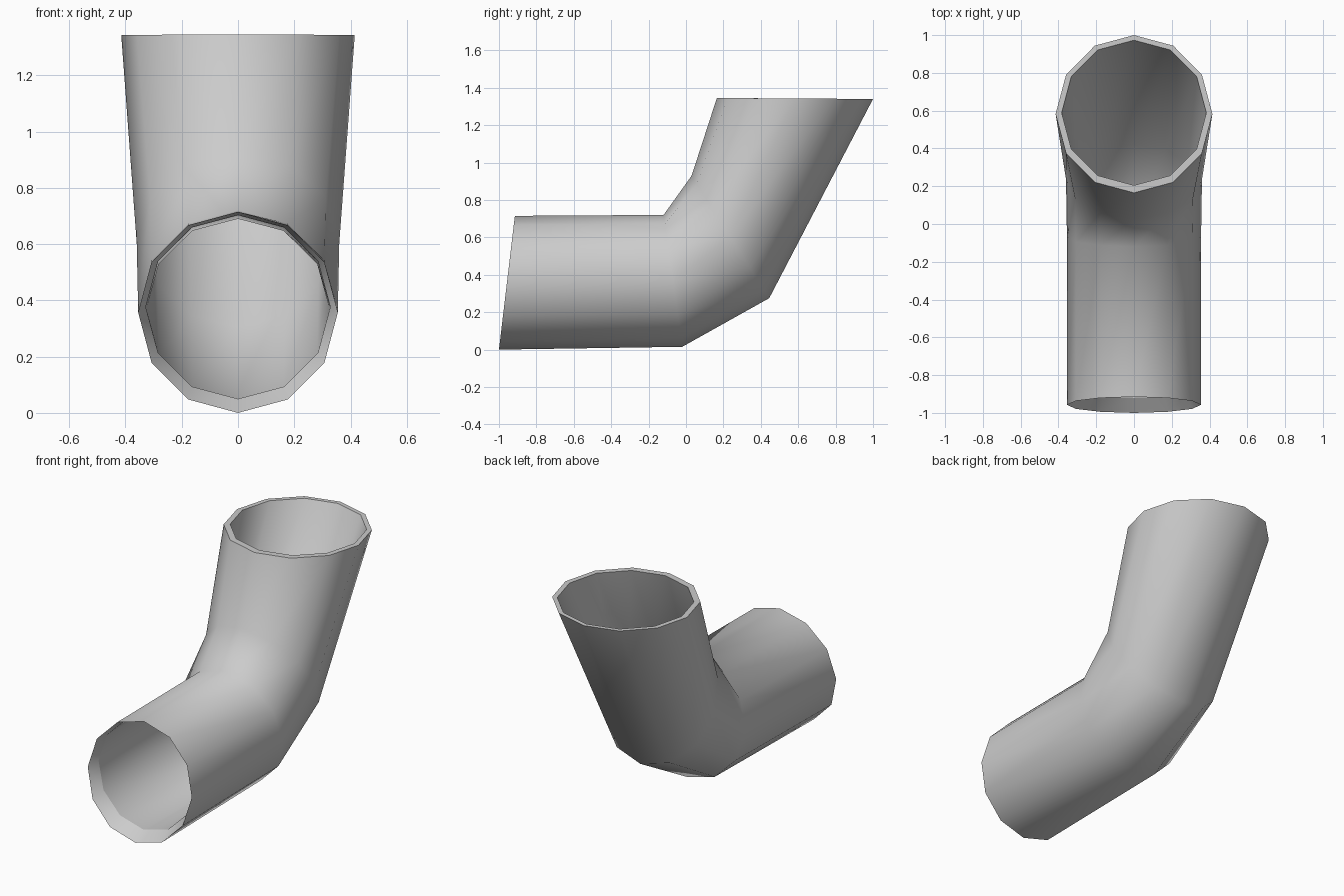
import bpy, bmesh, math

if "Cube" in bpy.data.objects:
    bpy.data.objects.remove(bpy.data.objects["Cube"])

SIDES = 12

# Each ring: (top/inside-bend point y,z), (bottom/outside-bend point y,z), half width in x
outer = [((-0.915, 0.715), (-1.0, 0.0), 0.355),
         ((-0.12, 0.72), (-0.02, 0.015), 0.355),
         ((0.03, 0.93), (0.445, 0.275), 0.36),
         ((0.165, 1.345), (1.0, 1.34), 0.415)]
inner = [((-0.86, 0.703), (-0.92, 0.05), 0.328),
         ((-0.115, 0.69), (-0.03, 0.05), 0.325),
         ((0.055, 0.91), (0.42, 0.305), 0.33),
         ((0.205, 1.345), (0.973, 1.34), 0.383)]

bm = bmesh.new()


def ring(a, b, rx):
    """Elliptical ring whose main axis runs from a to b in the yz plane."""
    cy, cz = (a[0] + b[0]) / 2, (a[1] + b[1]) / 2
    hy, hz = (a[0] - b[0]) / 2, (a[1] - b[1]) / 2
    verts = []
    for i in range(SIDES):
        t = 2 * math.pi * i / SIDES
        c, s = math.cos(t), math.sin(t)
        verts.append(bm.verts.new((rx * s, cy + hy * c, cz + hz * c)))
    return verts


# Outer wall forwards, inner wall back; the closed loop includes both rims
loops = [ring(*r) for r in outer] + [ring(*r) for r in reversed(inner)]
for k in range(len(loops)):
    p, q = loops[k], loops[(k + 1) % len(loops)]
    for i in range(SIDES):
        j = (i + 1) % SIDES
        bm.faces.new((p[i], p[j], q[j], q[i]))
bmesh.ops.recalc_face_normals(bm, faces=bm.faces)

# Bent pipe object
mesh = bpy.data.meshes.new("pipe_elbow")
bm.to_mesh(mesh)
bm.free()
pipe = bpy.data.objects.new("pipe_elbow", mesh)
bpy.context.collection.objects.link(pipe)
bpy.context.view_layer.objects.active = pipe
pipe.select_set(True)
bpy.ops.object.shade_smooth_by_angle(angle=math.radians(62))

# Keep both rims crisp
for e in mesh.edges:
    a, b = (v // SIDES for v in e.vertices)
    if a == b and a in (0, 3, 4, 7):
        e.use_edge_sharp = True
